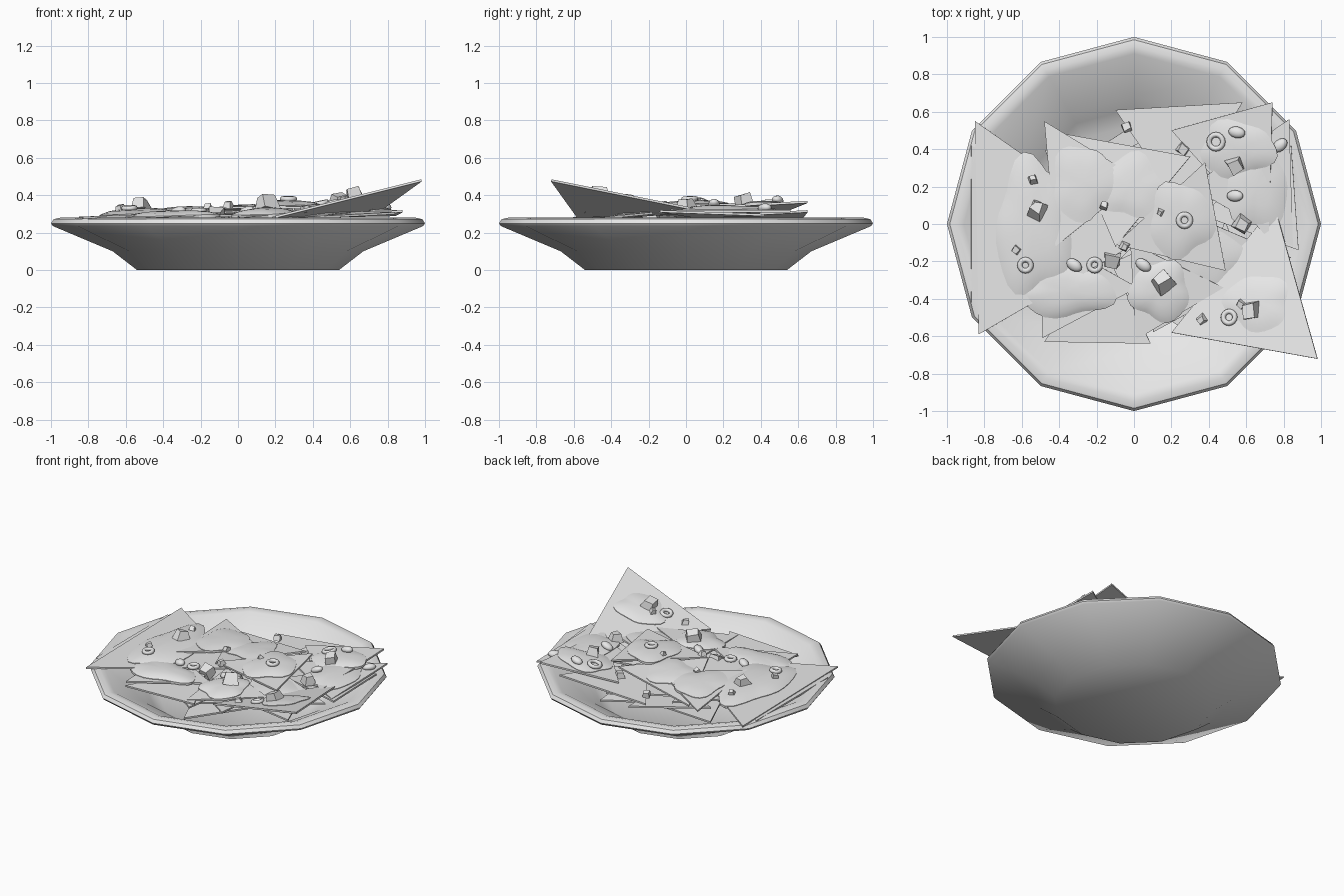
import bpy, bmesh, math, random
from mathutils import Vector, Matrix
from mathutils.bvhtree import BVHTree

random.seed(4)
if "Cube" in bpy.data.objects:
    bpy.data.objects.remove(bpy.data.objects["Cube"])

grey = bpy.data.materials.new("plain_grey")
grey.use_nodes = True
grey.diffuse_color = (0.8, 0.8, 0.8, 1)
grey.node_tree.nodes["Principled BSDF"].inputs["Base Color"].default_value = (0.8, 0.8, 0.8, 1)


def finish(name, bm, smooth=None):
    """Turn a bmesh into a named object."""
    bmesh.ops.recalc_face_normals(bm, faces=bm.faces)
    mesh = bpy.data.meshes.new(name)
    bm.to_mesh(mesh)
    bm.free()
    mesh.materials.append(grey)
    obj = bpy.data.objects.new(name, mesh)
    bpy.context.collection.objects.link(obj)
    if smooth:
        bpy.ops.object.select_all(action='DESELECT')
        obj.select_set(True)
        bpy.context.view_layer.objects.active = obj
        bpy.ops.object.shade_smooth_by_angle(angle=math.radians(smooth))
    return obj


def bridge(bm, a, b):
    n = len(a)
    for i in range(n):
        bm.faces.new((a[i], a[(i + 1) % n], b[(i + 1) % n], b[i]))


# Twelve-sided plate: one closed profile from the foot, over the rim, to the well
profile = [(.54, 0), (.67, .1), (.99, .235), (1, .25), (.985, .272), (.95, .28),
           (.91, .27), (.68, .15), (.62, .11), (.53, .05)]
bm = bmesh.new()
rings = []
for r, z in profile:
    rings.append([bm.verts.new((r * math.cos(i * math.pi / 6), r * math.sin(i * math.pi / 6), z))
                  for i in range(12)])
for a, b in zip(rings, rings[1:]):
    bridge(bm, a, b)
bm.faces.new(rings[0])
bm.faces.new(rings[-1])
finish("plate", bm, 40)

# Triangular chips, given by their corners
V = Vector
chips = {
    "left_lower": (V((-.87, .42, .28)), V((-.87, -.42, .28)), V((-.1, 0, .25))),
    "left": (V((-.85, .55, .285)), V((-.83, -.59, .285)), V((.05, -.08, .32))),
    "back_left": (V((-.48, .55, .30)), V((.03, .24, .325)), V((-.42, -.12, .33))),
    "back_centre": (V((-.36, .48, .28)), V((.30, .36, .345)), V((-.1, -.12, .335))),
    "centre": (V((.38, .33, .36)), V((.49, -.25, .34)), V((-.1, -.11, .34))),
    "front_left": (V((-.49, -.61, .28)), V((.02, -.34, .30)), V((-.5, -.05, .29))),
    "front_low": (V((-.48, -.63, .26)), V((.09, -.64, .28)), V((-.15, -.15, .28))),
    "front_centre": (V((.01, -.62, .28)), V((.48, -.34, .32)), V((-.02, -.1, .31))),
    "front_right": (V((.1, -.58, .27)), V((.84, -.18, .31)), V((.3, .05, .32))),
    "back_low": (V((-.1, .61, .27)), V((.58, .65, .32)), V((.25, .1, .29))),
    "back_right": (V((.2, .5, .31)), V((.74, .65, .37)), V((.72, -.08, .33))),
    "right": (V((.83, .56, .32)), V((.85, -.12, .32)), V((.3, .2, .33))),
    "right_lower": (V((.88, -.14, .32)), V((.84, .42, .30)), V((.35, .05, .29))),
    "raised": (V((.98, -.72, .485)), V((.2, -.58, .29)), V((.75, .1, .32))),
}


def chip(name, corners, thick=.012):
    bm = bmesh.new()
    a, b, c = corners
    up = (b - a).cross(c - a).normalized()
    up = up if up.z > 0 else -up
    low = [bm.verts.new(p - up * thick) for p in corners]
    top = [bm.verts.new(p) for p in corners]
    bridge(bm, low, top)
    bm.faces.new(low)
    bm.faces.new(top)
    return finish(name, bm)


surfaces = [chip("chip_" + n, c) for n, c in chips.items()]

# Buried chips fill the well of the plate
for i in range(14):
    ang = i * 2.4
    mid = V((.3 * math.cos(ang), .3 * math.sin(ang), .13 + .01 * i))
    turn = random.uniform(0, 6)
    pts = []
    for k in range(3):
        d = turn + k * math.tau / 3
        p = mid + V((.32 * math.cos(d), .32 * math.sin(d), random.uniform(-.02, .02)))
        p.z = max(p.z, .07 + .3 * max(0, p.xy.length - .5))
        pts.append(p)
    chip("buried_chip_%d" % i, pts)


# Melted cheese: wavy domes lying on the plane of a chip
def cheese(host, x, y, rx, ry, height):
    a, b, c = chips[host]
    n = (b - a).cross(c - a)
    bm = bmesh.new()
    phase = random.uniform(0, 6)
    levels = ((1, -.012), (1, .004), (.93, .3), (.75, .65), (.45, .9))
    loops = []
    for s, h in levels:
        loop = []
        for i in range(28):
            t = i * math.tau / 28
            w = s * (1 + .1 * math.sin(3 * t + phase) + .06 * math.sin(5 * t + 2 * phase))
            px, py = x + rx * w * math.cos(t), y + ry * w * math.sin(t)
            pz = a.z - (n.x * (px - a.x) + n.y * (py - a.y)) / n.z
            loop.append(bm.verts.new((px, py, pz + h * (height if h > .1 else 1))))
        loops.append(loop)
    for lo, hi in zip(loops, loops[1:]):
        bridge(bm, lo, hi)
    bm.faces.new(loops[0])
    pz = a.z - (n.x * (x - a.x) + n.y * (y - a.y)) / n.z
    tip = bm.verts.new((x, y, pz + height))
    for i in range(28):
        bm.faces.new((loops[-1][i], loops[-1][(i + 1) % 28], tip))
    return finish("cheese_on_" + host, bm, 50)


for spec in [("left", -.54, -.02, .2, .36, .035), ("back_left", -.27, .22, .17, .2, .02),
             ("back_centre", -.02, .2, .17, .17, .02), ("centre", .25, .02, .17, .2, .025),
             ("front_left", -.36, -.36, .25, .14, .03), ("front_centre", .14, -.36, .16, .16, .03),
             ("back_right", .55, .4, .2, .15, .025), ("right", .66, .2, .16, .24, .025),
             ("raised", .66, -.42, .17, .15, .022), ("front_right", .4, -.2, .18, .18, .02)]:
    surfaces.append(cheese(*spec))

# One lookup surface for resting toppings on the pile
verts, polys = [], []
for obj in surfaces:
    base = len(verts)
    verts += [v.co.copy() for v in obj.data.vertices]
    polys += [[base + i for i in p.vertices] for p in obj.data.polygons]
pile = BVHTree.FromPolygons(verts, polys)


def rest(x, y):
    hit, normal, _, _ = pile.ray_cast(V((x, y, 2)), V((0, 0, -1)))
    if hit is None:
        return V((x, y, .28)), Matrix.Identity(4)
    return hit, V((0, 0, 1)).rotation_difference(normal).to_matrix().to_4x4()


# Sliced olive rings
for x, y, r in [(-.58, -.22, .03), (-.21, -.22, .03), (.27, .02, .032), (.44, .44, .038), (.51, -.5, .032)]:
    pos, tilt = rest(x, y)
    bm = bmesh.new()
    loops = []
    for j in range(8):
        q = j * math.tau / 8
        rr = r + .014 * math.cos(q)
        loops.append([bm.verts.new((rr * math.cos(i * math.pi / 8), rr * math.sin(i * math.pi / 8),
                                    .014 * math.sin(q) + .008)) for i in range(16)])
    for j in range(8):
        bridge(bm, loops[j], loops[(j + 1) % 8])
    bm.transform(Matrix.Translation(pos) @ tilt)
    finish("olive_ring", bm, 60)

# Beans
for x, y, ang in [(-.32, -.22, -.6), (.05, -.22, -.6), (.55, .49, -.2), (.78, .42, .7), (.54, .15, 0)]:
    pos, tilt = rest(x, y)
    bm = bmesh.new()
    bmesh.ops.create_uvsphere(bm, u_segments=12, v_segments=8, radius=1)
    bm.transform(Matrix.Translation(pos + V((0, 0, .01))) @ tilt @ Matrix.Rotation(ang, 4, 'Z')
                 @ Matrix.Diagonal((.046, .031, .024, 1)))
    for v in bm.verts:
        v.co.z += .004 * math.sin(40 * (v.co.x - x))
    finish("bean", bm, 60)

# Diced tomato: skewed, tapered blocks
for x, y, s in [(-.52, .08, .09), (-.12, -.19, .08), (.15, -.3, .1), (.62, -.47, .085), (.54, .31, .08),
                (.58, 0, .085), (.26, .4, .06), (-.04, .52, .05), (-.05, -.12, .045), (-.63, -.14, .04),
                (.36, -.51, .05), (-.16, .1, .04), (-.54, .24, .045), (.14, .06, .035), (.57, -.43, .04)]:
    pos, tilt = rest(x, y)
    bm = bmesh.new()
    bmesh.ops.create_cube(bm, size=s)
    taper = random.uniform(.55, .9)
    for v in bm.verts:
        if v.co.z > 0:
            v.co.x *= taper
            v.co.y *= taper
        v.co += V([random.uniform(-.1, .1) * s for _ in range(3)])
    bm.transform(Matrix.Translation(pos + V((0, 0, s * .22))) @ tilt
                 @ Matrix.Rotation(random.uniform(-.4, .4), 4, 'X')
                 @ Matrix.Rotation(random.uniform(0, 3), 4, 'Z') @ Matrix.Diagonal((1, 1, .75, 1)))
    finish("tomato_piece", bm)
